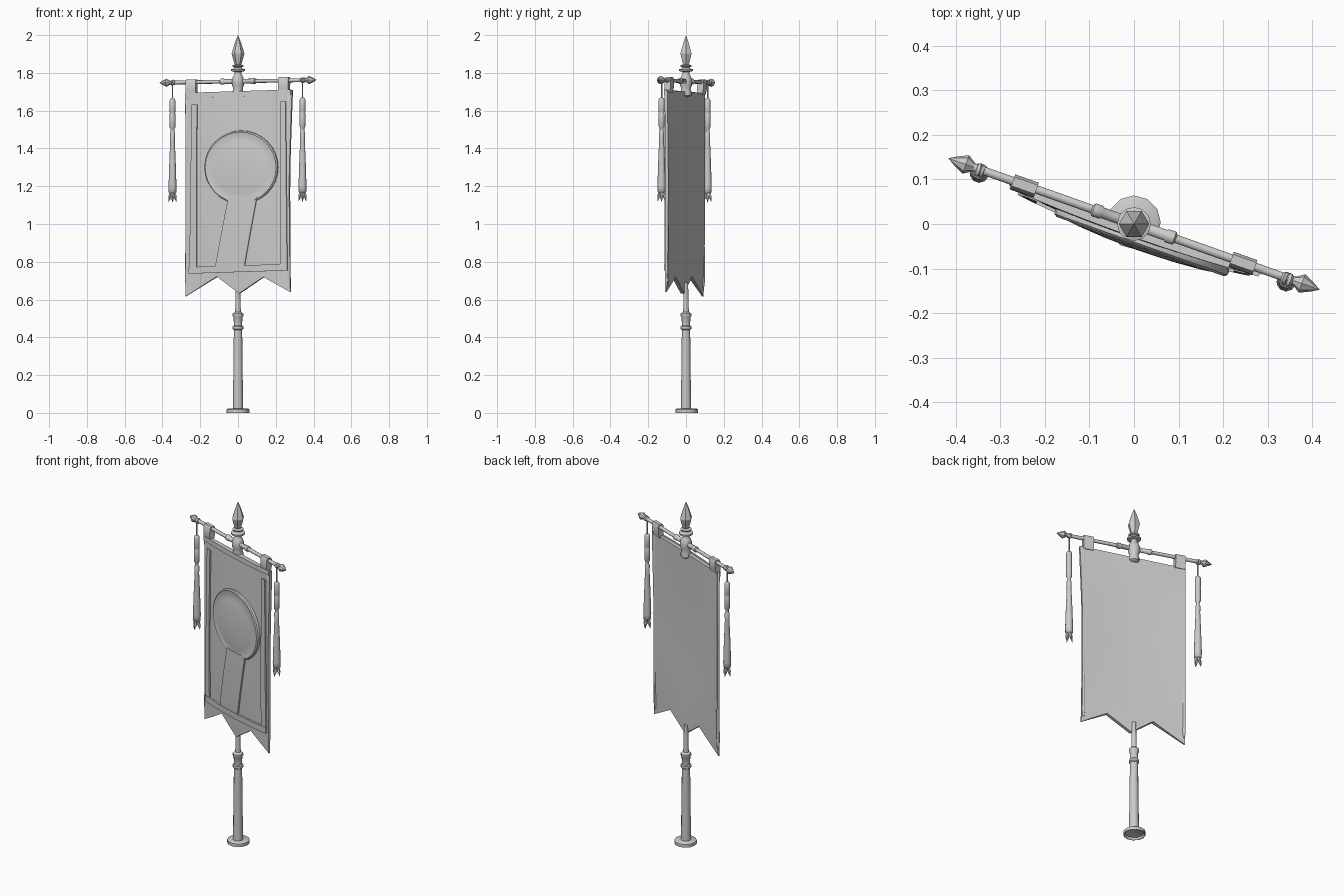
import bpy, bmesh, math
from mathutils import Matrix, Vector

if "Cube" in bpy.data.objects:
    bpy.data.objects.remove(bpy.data.objects["Cube"])

TURN = Matrix.Rotation(math.radians(-19.5), 4, 'Z')   # the hanging parts are turned on the pole
BAR_Z = 1.755


def finish(name, bm, mat=Matrix(), angle=35):
    bmesh.ops.remove_doubles(bm, verts=bm.verts, dist=1e-5)
    bmesh.ops.recalc_face_normals(bm, faces=bm.faces)
    me = bpy.data.meshes.new(name)
    bm.to_mesh(me)
    bm.free()
    me.transform(mat)
    ob = bpy.data.objects.new(name, me)
    bpy.context.collection.objects.link(ob)
    bpy.ops.object.select_all(action='DESELECT')
    bpy.context.view_layer.objects.active = ob
    ob.select_set(True)
    bpy.ops.object.shade_smooth_by_angle(angle=math.radians(angle))
    return ob


def lathe(name, profile, sides=12, mat=Matrix(), angle=45):
    """Turn a (radius, height) profile about z."""
    bm = bmesh.new()
    rings = [[bm.verts.new((r * math.cos(2 * math.pi * i / sides),
                            r * math.sin(2 * math.pi * i / sides), z))
              for i in range(sides)] for r, z in profile]
    for a, b in zip(rings, rings[1:]):
        for i in range(sides):
            j = (i + 1) % sides
            bm.faces.new((a[i], a[j], b[j], b[i]))
    bm.faces.new(rings[0])
    bm.faces.new(rings[-1])
    bmesh.ops.dissolve_degenerate(bm, dist=1e-6, edges=bm.edges)
    return finish(name, bm, mat, angle)


def slab(name, nu, nv, front, back):
    """Closed thin solid between two grid surfaces."""
    bm = bmesh.new()
    f, b = [[[bm.verts.new(fn(i / nu, j / nv)) for j in range(nv + 1)]
             for i in range(nu + 1)] for fn in (front, back)]
    for i in range(nu):
        for j in range(nv):
            for g in (f, b):
                bm.faces.new((g[i][j], g[i + 1][j], g[i + 1][j + 1], g[i][j + 1]))
    for i in range(nu):
        for j in (0, nv):
            bm.faces.new((f[i][j], f[i + 1][j], b[i + 1][j], b[i][j]))
    for j in range(nv):
        for i in (0, nu):
            bm.faces.new((f[i][j], f[i][j + 1], b[i][j + 1], b[i][j]))
    return finish(name, bm, TURN)


# Pole with collars, on a foot that is hollow underneath
lathe("foot", [(.022, .018), (.050, .012), (.056, 0), (.060, 0), (.060, .018), (.055, .022), (.022, .022)],
      12, Matrix.Translation((0, .004, 0)))
lathe("pole", [(.027, .019), (.022, .44), (.028, .445), (.028, .458), (.022, .463), (.023, .505),
               (.028, .512), (.028, .525), (.015, .535), (.011, .69)], 12)

# Boss holding the crossbar, and spear finial
lathe("boss", [(.018, 1.672), (.028, 1.68), (.029, 1.70), (.024, 1.715), (.032, 1.735), (.032, 1.765),
               (.024, 1.785), (.017, 1.795), (.018, 1.805), (.037, 1.81), (.038, 1.819),
               (.022, 1.823), (.017, 1.828), (.028, 1.833), (.03, 1.84), (.016, 1.845)], 12)
lathe("spear_finial", [(.015, 1.842), (.022, 1.858), (.034, 1.903), (.017, 1.958), (0, 2.0)], 6, angle=20)

# Crossbar with collars and pointed ends, slightly tilted
TO_BAR = TURN @ Matrix.Translation((0, 0, BAR_Z)) @ Matrix.Rotation(math.radians(89), 4, 'Y')
lathe("crossbar", [(.010, -.39), (.010, -.10), (.016, -.096), (.016, -.078), (.013, -.075),
                   (.013, .075), (.016, .078), (.016, .096), (.010, .10), (.010, .39)], 10, TO_BAR)
for s, side in ((-1, "left"), (1, "right")):
    lathe(side + "_bar_end", [(.009, .378), (.012, .385), (.022, .400), (.010, .425), (0, .442)],
          8, TO_BAR @ Matrix.Rotation(0 if s > 0 else math.pi, 4, 'Y'), 20)

# Tassels: loops on the bar, cord, wrapped head, skirt and split ends
for s, side in ((-1, "left"), (1, "right")):
    for k in range(2):
        lathe(side + "_tassel_loop", [(.012, -.006), (.016, 0), (.012, .006)], 10,
              TO_BAR @ Matrix.Translation((0, -.002, s * (.36 + .010 * k)))
              @ Matrix.Rotation(.25 * (2 * k - 1), 4, 'Y'))
    place = TURN @ Matrix.Translation((s * .365, -.008, s * .002))
    lathe(side + "_tassel", [(.004, 1.75), (.004, 1.668), (.012, 1.664), (.016, 1.655), (.016, 1.595),
                             (.014, 1.59), (.016, 1.585), (.016, 1.515), (.010, 1.505), (.010, 1.49),
                             (.014, 1.482), (.013, 1.44), (.018, 1.32), (.022, 1.20), (.021, 1.17),
                             (.011, 1.162)], 10, place, 50)
    for k in range(4):
        a = 2 * math.pi * k / 4 + .3
        lathe(side + "_tassel_strand", [(.008, 1.17), (.009, 1.145), (0, 1.115)], 5,
              place @ Matrix.Translation((.009 * math.cos(a), .009 * math.sin(a), 1.165))
              @ Matrix.Rotation(-.25, 4, Vector((-math.sin(a), math.cos(a), 0)))
              @ Matrix.Translation((0, 0, -1.165)))

# Banner cloth: bulged front, near flat back, zigzag hem
HEM = [(-.290, .625), (-.11, .725), (.015, .632), (.15, .715), (.298, .63)]
TOP = 1.70


def front_v(u, z):
    k = max(0, 1 - (u / .295) ** 2)
    t = (z - .62) / (TOP - .62)
    return -.012 - .026 * k * (.40 + .60 * math.sin(math.pi * min(1, max(0, t)) ** .8))


def cloth_point(back):
    def fn(a, t):
        i = min(3, int(a * 4 + 1e-6))
        f = a * 4 - i
        (u0, z0), (u1, z1) = HEM[i], HEM[i + 1]
        u, z = u0 + (u1 - u0) * f, z0 + (z1 - z0) * f
        z = z + (TOP - z) * t
        if u > 0:
            u *= 1 + .08 * max(0, t - .6) - .02 * math.sin(math.pi * t)
        v = front_v(u, z)
        if back:
            v = .004 - .010 * max(0, 1 - (u / .29) ** 2) * math.sin(math.pi * t) - .008 * (1 - t) ** 6
        return (u, v, z + .03 * u)
    return fn


slab("banner_cloth", 24, 20, cloth_point(False), cloth_point(True))


def patch(name, quad, lift, nu=4, nv=16):
    """Raised strip that follows the cloth; quad = bottom left, bottom right, top right, top left."""
    q = [Vector(p) for p in quad]

    def surf(d):
        def fn(a, t):
            p = q[0].lerp(q[1], a).lerp(q[3].lerp(q[2], a), t)
            return (p.x, front_v(p.x, p.y) - d, p.y + .03 * p.x)
        return fn
    return slab(name, nu, nv, surf(lift), surf(-.004))


# Border trim and central sash
patch("left_trim", [(-.265, .745), (-.222, .745), (-.222, 1.64), (-.252, 1.64)], .008, 2)
patch("right_trim", [(.246, .745), (.283, .745), (.274, 1.64), (.246, 1.64)], .008, 2)
patch("bottom_trim", [(-.268, .745), (.283, .745), (.283, .78), (-.268, .78)], .010, 16, 2)
patch("top_hem", [(-.290, 1.675), (.302, 1.675), (.302, 1.703), (-.290, 1.703)], .006, 16, 2)
patch("sash", [(-.115, .78), (.05, .78), (.12, 1.14), (-.04, 1.14)], .008, 6, 12)
for s, side in ((-1, "left"), (1, "right")):
    lathe(side + "_hem_roll", [(.004, .66), (.010, .70), (.008, 1.3), (.010, 1.69), (.004, 1.70)], 8,
          TURN @ Matrix.Translation((s * .285, -.005, s * .008)))

# Round emblem, domed with a rim
EMB = TURN @ Matrix.Translation((.03, 0, 1.30)) @ Matrix.Rotation(math.pi / 2, 4, 'X') \
    @ Matrix.Diagonal((1, .94, 1, 1))
lathe("round_emblem", [(.200, .012), (.207, .030), (.206, .038), (.199, .043), (.193, .040),
                       (.15, .046), (.08, .051), (0, .053)], 32, EMB)

# Hanging tabs wrapped over the bar
for s, side in ((-1, "left"), (1, "right")):
    bm = bmesh.new()
    loop = [(-.016, 1.69), (-.020, 1.72), (-.018, 1.76), (-.011, 1.771), (.010, 1.771),
            (.016, 1.76), (.015, 1.72), (.008, 1.69)]
    ends = [[bm.verts.new((s * .26 + w, y, z + s * .006)) for y, z in loop] for w in (-.028, .028)]
    for e in ends:
        bm.faces.new(e)
    for i in range(len(loop)):
        j = (i + 1) % len(loop)
        bm.faces.new((ends[0][i], ends[0][j], ends[1][j], ends[1][i]))
    finish(side + "_tab", bm, TURN)
